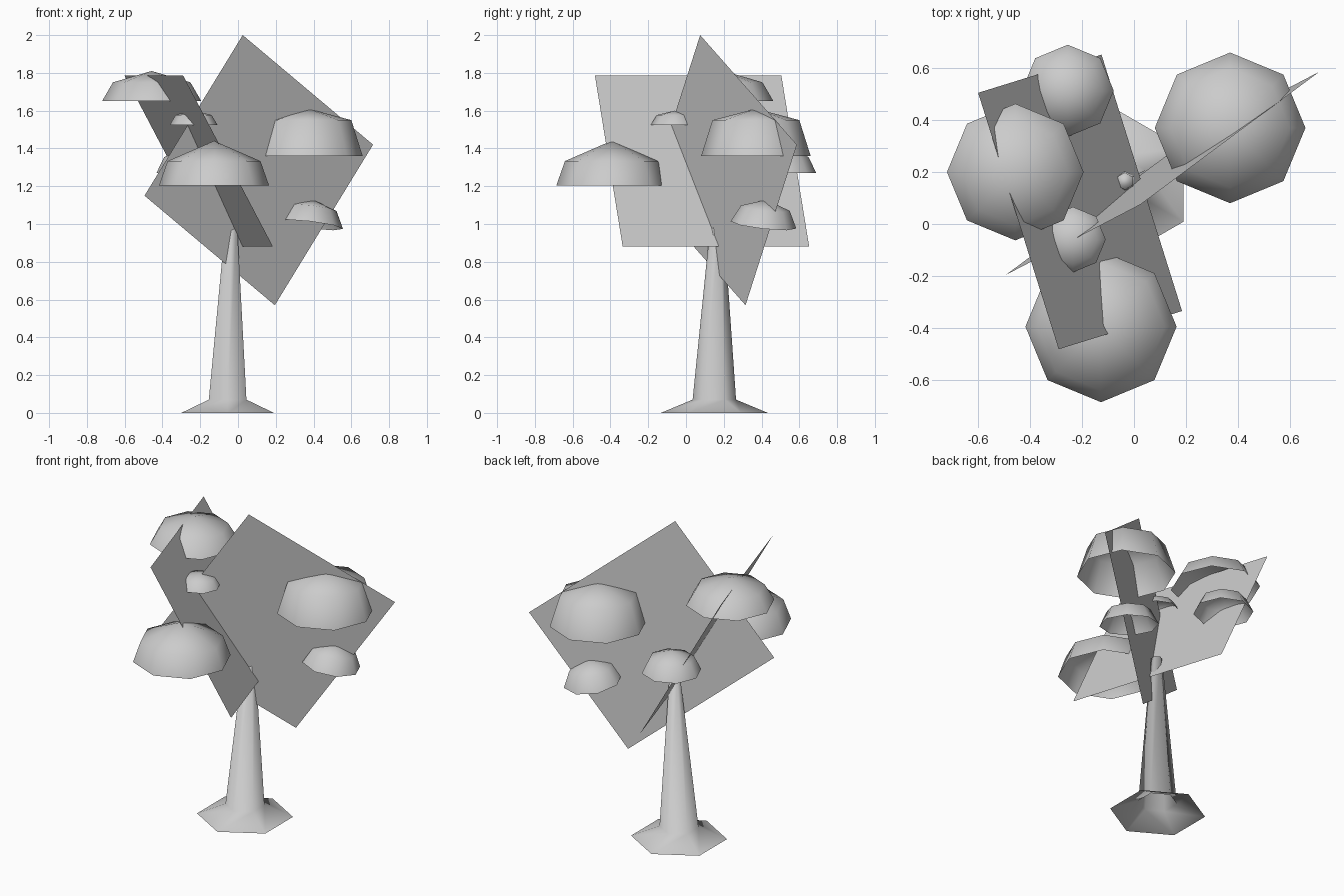
import bpy
import bmesh
from math import cos, sin, pi
from mathutils import Vector

cube = bpy.data.objects.get("Cube")
if cube:
    bpy.data.objects.remove(cube, do_unlink=True)

# One pale grey for the whole tree
grey = bpy.data.materials.new("pale_grey")
grey.use_nodes = True
colour = (0.6, 0.6, 0.6, 1)
grey.diffuse_color = colour
grey.node_tree.nodes["Principled BSDF"].inputs["Base Color"].default_value = colour


def finish(name, bm, smooth):
    mesh = bpy.data.meshes.new(name)
    for face in bm.faces:
        face.smooth = smooth
    bm.to_mesh(mesh)
    bm.free()
    mesh.materials.append(grey)
    obj = bpy.data.objects.new(name, mesh)
    bpy.context.collection.objects.link(obj)
    return obj


def loft(name, rings, sides, phase=0.0, peak=None):
    """Skin stacked (x, y, z, radius) rings; the underside stays open."""
    bm = bmesh.new()
    loops = []
    for x, y, z, r in rings:
        angles = [phase + 2 * pi * i / sides for i in range(sides)]
        loops.append([bm.verts.new((x + r * cos(a), y + r * sin(a), z)) for a in angles])
    for low, high in zip(loops, loops[1:]):
        for i in range(sides):
            j = (i + 1) % sides
            bm.faces.new((low[i], low[j], high[j], high[i]))
    top = loops[-1]
    if peak is None:
        bm.faces.new(top)
    else:
        tip = bm.verts.new((0, 0, peak))
        for i in range(sides):
            bm.faces.new((top[i], top[(i + 1) % sides], tip))
    return finish(name, bm, True)


def sheet(name, a, b, c):
    """Flat parallelogram from three consecutive corners."""
    a, b, c = Vector(a), Vector(b), Vector(c)
    bm = bmesh.new()
    bm.faces.new([bm.verts.new(p) for p in (a, b, c, a + c - b)])
    return finish(name, bm, False)


# Six-sided trunk with flared foot
loft("trunk", [(-0.055, 0.15, 0, 0.283), (-0.055, 0.15, 0.07, 0.115),
               (-0.035, 0.165, 1.03, 0.033)], 6, pi / 2)

# Open foliage caps: position, rim radius, shoulder radius and height, peak, tilt
caps = {
    "foliage_large_left": ((0.37, 0.37, 1.36), 0.29, 0.23, 0.19, 0.25, (0, 0)),
    "foliage_large_front": ((-0.127, -0.395, 1.205), 0.291, 0.246, 0.128, 0.235, (0, 0)),
    "foliage_large_right": ((-0.457, 0.2, 1.65), 0.263, 0.205, 0.1, 0.16, (0, 0)),
    "foliage_small_back": ((-0.255, 0.513, 1.27), 0.177, 0.135, 0.085, 0.135, (0, 0)),
    "foliage_small_left": ((0.382, 0.41, 0.995), 0.175, 0.13, 0.09, 0.135, (-0.11, 0.12)),
    "foliage_tiny_right": ((-0.235, -0.06, 1.525), 0.126, 0.095, 0.052, 0.075, (0, 0)),
}
for name, (place, rim, shoulder, height, peak, tilt) in caps.items():
    cap = loft(name, [(0, 0, 0, rim), (0, 0, height, shoulder)], 8, peak=peak)
    cap.location = place
    cap.rotation_euler = (*tilt, 0)

# Two crossing square branch sheets
sheet("branch_sheet_wide", (0.025, 0.075, 2.0), (0.715, 0.587, 1.42), (0.195, 0.315, 0.57))
sheet("branch_sheet_slanted", (-0.6, 0.505, 1.785), (-0.29, -0.482, 1.785), (0.185, -0.335, 0.88))
